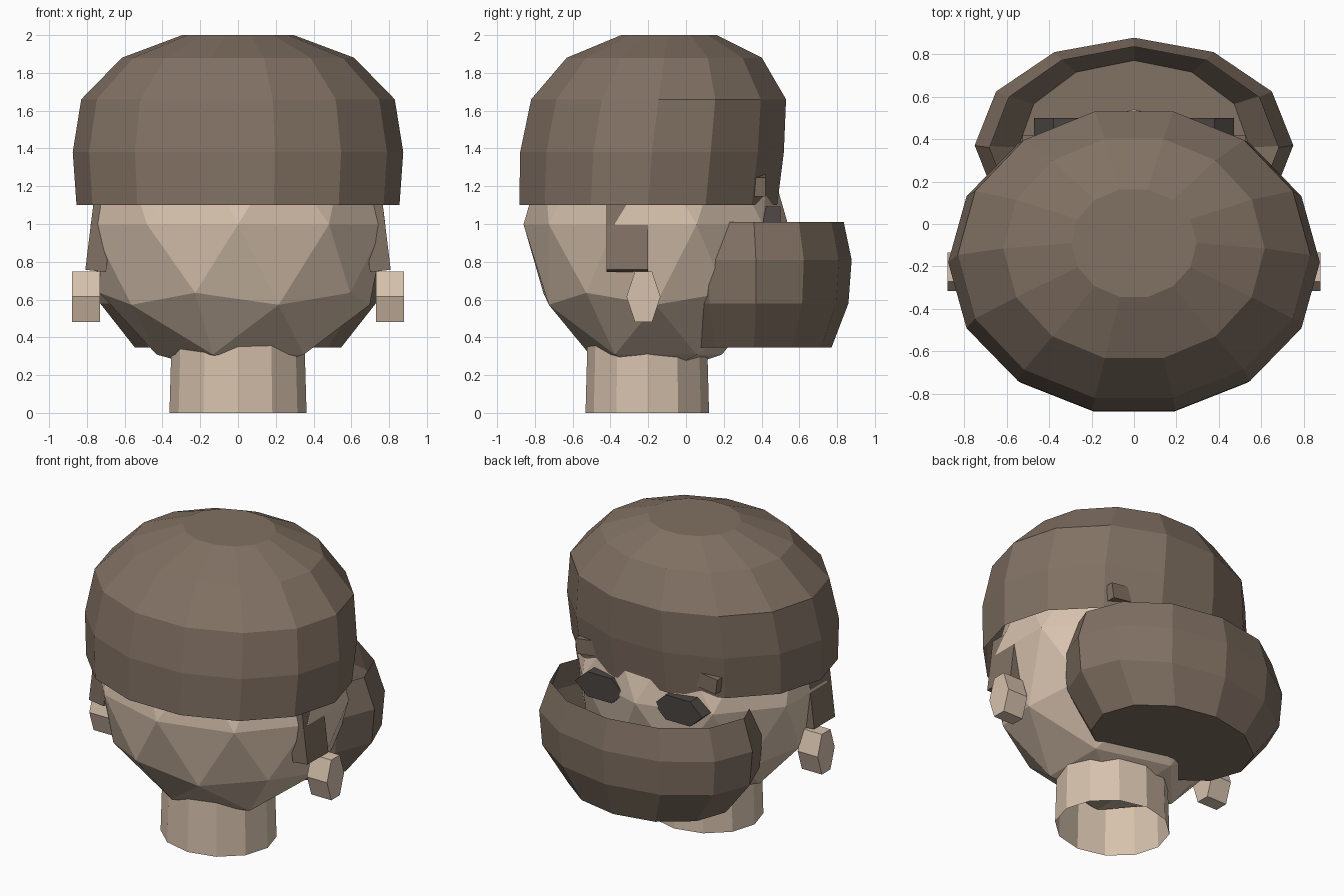
import bpy, bmesh, math
from mathutils import Matrix, Vector

if "Cube" in bpy.data.objects:
    bpy.data.objects.remove(bpy.data.objects["Cube"])


def material(name, rgb):
    m = bpy.data.materials.new(name)
    m.diffuse_color = (*rgb, 1)
    m.use_nodes = True
    m.node_tree.nodes["Principled BSDF"].inputs["Base Color"].default_value = m.diffuse_color
    return m


SKIN = material("skin", (0.68, 0.54, 0.42))
HAIR = material("hair", (0.22, 0.165, 0.125))
DARK = material("dark", (0.07, 0.06, 0.055))


def finish(name, bm, mat):
    bmesh.ops.recalc_face_normals(bm, faces=bm.faces[:])
    me = bpy.data.meshes.new(name)
    bm.to_mesh(me)
    bm.free()
    me.materials.append(mat)
    ob = bpy.data.objects.new(name, me)
    bpy.context.collection.objects.link(ob)
    return ob


def loft(name, rings, n, offset, mat, cap_first=False, cap_last=False):
    """Stack of n-sided ellipses given as (z, centre_y, radius_x, radius_y)."""
    bm = bmesh.new()
    loops = []
    for z, cy, rx, ry in rings:
        angles = [offset + 2 * math.pi * i / n for i in range(n)]
        loops.append([bm.verts.new((rx * math.cos(a), cy + ry * math.sin(a), z)) for a in angles])
    for lo, hi in zip(loops, loops[1:]):
        for i in range(n):
            j = (i + 1) % n
            bm.faces.new((lo[i], lo[j], hi[j], hi[i]))
    if cap_first:
        bm.faces.new(loops[0][::-1])
    if cap_last:
        bm.faces.new(loops[-1])
    return finish(name, bm, mat)


def box(name, centre, size, rot_y, mat):
    bm = bmesh.new()
    bmesh.ops.create_cube(bm, size=1, matrix=Matrix.Translation(centre)
                          @ Matrix.Rotation(rot_y, 4, 'Y') @ Matrix.Diagonal((*size, 1)))
    return finish(name, bm, mat)


def hex_prism(name, centre, axis, wide, tall, depth, mat):
    """Hexagonal prism along the X or Y axis, points facing sideways."""
    bm = bmesh.new()
    a, b = (Vector((0, 1, 0)), Vector((1, 0, 0))) if axis == 'X' else (Vector((1, 0, 0)), Vector((0, 1, 0)))
    loops = []
    for s in (-0.5, 0.5):
        loops.append([bm.verts.new(Vector(centre) + b * depth * s + a * wide * math.cos(k * math.pi / 3)
                                   + Vector((0, 0, tall * math.sin(k * math.pi / 3)))) for k in range(6)])
    for loop in loops:
        bm.faces.new(loop)
    for i in range(6):
        j = (i + 1) % 6
        bm.faces.new((loops[0][i], loops[0][j], loops[1][j], loops[1][i]))
    return finish(name, bm, mat)


# head: squashed low-poly ball
bm = bmesh.new()
bmesh.ops.create_icosphere(bm, subdivisions=2, radius=1, matrix=Matrix.Translation((0, -0.16, 0.998))
                           @ Matrix.Diagonal((0.82, 0.70, 0.81, 1)))
finish("head", bm, SKIN)

# neck: open twelve-sided tube
loft("neck", [(0, -0.205, 0.363, 0.327), (0.45, -0.205, 0.35, 0.315)], 12, 0, SKIN)

# hair: fourteen-sided cap with a flat crown
loft("hair_cap", [(1.10, -0.20, 0.855, 0.70), (1.38, -0.18, 0.875, 0.716), (1.66, -0.145, 0.83, 0.692),
                  (1.88, -0.115, 0.615, 0.53), (2.0, -0.09, 0.295, 0.26)], 14, 0, HAIR, cap_last=True)

# beard: open-topped bowl with a flat base
loft("beard", [(0.345, 0.36, 0.545, 0.41), (0.58, 0.37, 0.73, 0.49), (0.81, 0.37, 0.75, 0.507),
               (1.01, 0.36, 0.68, 0.475)], 12, 0, HAIR, cap_first=True)

# mirrored parts
for side, s in (("right", 1), ("left", -1)):
    box("sideburn_" + side, (s * 0.732, -0.31, 0.93), (0.11, 0.22, 0.36), -s * math.radians(7), HAIR)
    hex_prism("earlobe_" + side, (s * 0.805, -0.225, 0.615), 'X', 0.09, 0.155, 0.148, SKIN)
    hex_prism("eye_" + side, (s * 0.29, 0.45, 1.01), 'Y', 0.18, 0.095, 0.10, DARK)
    box("eyebrow_" + side, (s * 0.38, 0.37, 1.215), (0.28, 0.10, 0.10), s * math.radians(8), HAIR)
